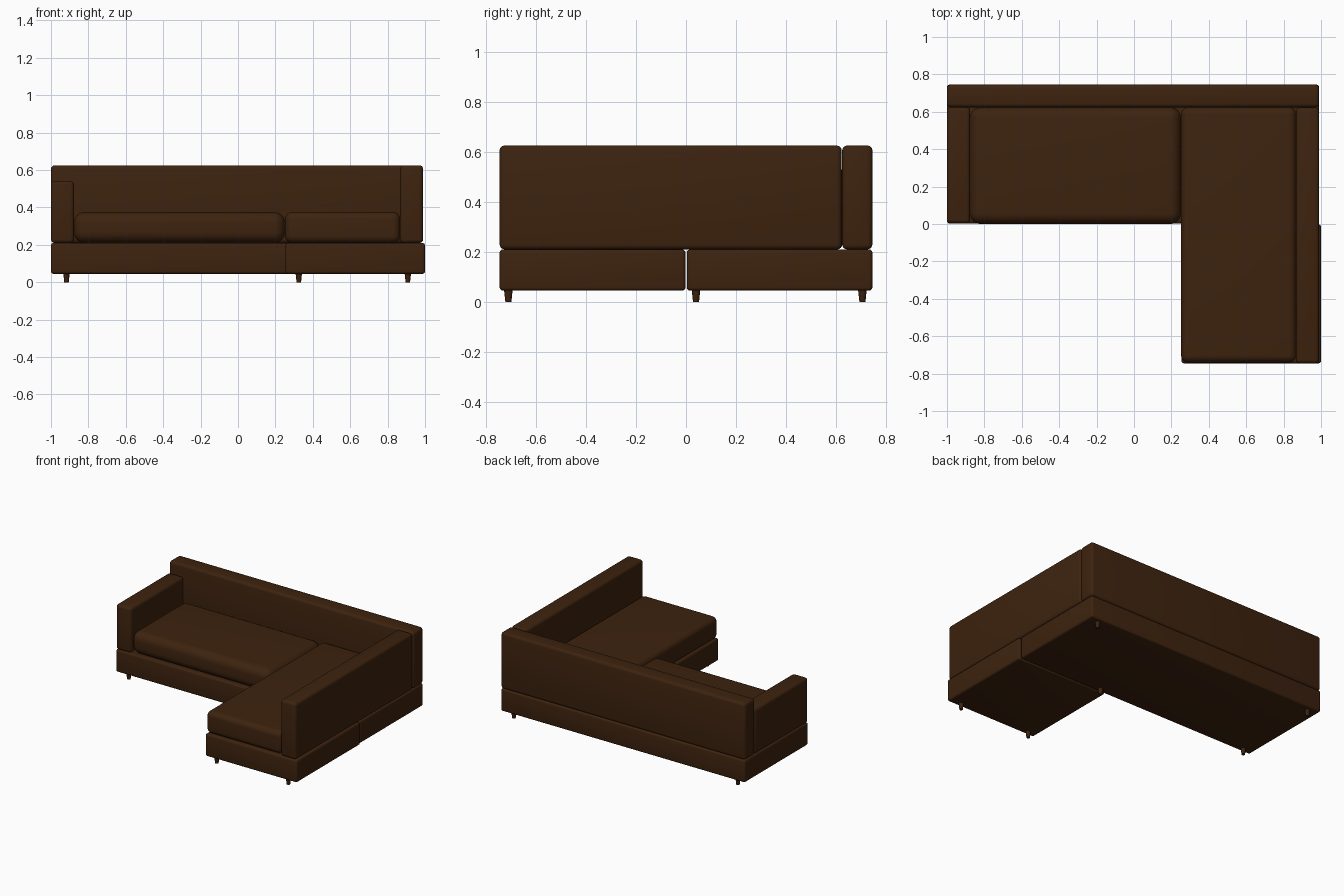
import bpy, bmesh, math

if "Cube" in bpy.data.objects:
    bpy.data.objects.remove(bpy.data.objects["Cube"])

leather = bpy.data.materials.new("dark brown leather")
leather.diffuse_color = (0.047, 0.0165, 0.0045, 1)
leather.use_nodes = True
leather.node_tree.nodes["Principled BSDF"].inputs["Base Color"].default_value = leather.diffuse_color


def finish(name, bm):
    mesh = bpy.data.meshes.new(name)
    bm.to_mesh(mesh)
    bm.free()
    mesh.materials.append(leather)
    ob = bpy.data.objects.new(name, mesh)
    bpy.context.collection.objects.link(ob)
    bpy.context.view_layer.objects.active = ob
    bpy.ops.object.select_all(action='DESELECT')
    ob.select_set(True)
    bpy.ops.object.shade_smooth_by_angle(angle=math.radians(35))
    return ob


def soft_box(name, x, y, z, radius, segments=4):
    """Box between the given ranges with rounded edges."""
    bm = bmesh.new()
    bmesh.ops.create_cube(bm, size=1)
    for v in bm.verts:
        for i, (lo, hi) in enumerate((x, y, z)):
            v.co[i] = lo if v.co[i] < 0 else hi
    bmesh.ops.bevel(bm, geom=bm.edges[:], offset=radius, segments=segments,
                    profile=0.5, affect='EDGES')
    return finish(name, bm)


# Plinth bases: long back section and the chaise section
soft_box("sofa_base", (-1, 0.99), (0.003, 0.745), (0.045, 0.21), 0.014)
soft_box("chaise_base", (0.253, 1.0), (-0.745, -0.002), (0.045, 0.21), 0.014)

# Backrests and the low arm
soft_box("long_backrest", (-1, 0.99), (0.624, 0.745), (0.21, 0.625), 0.02)
soft_box("side_backrest", (0.866, 0.99), (-0.745, 0.622), (0.21, 0.625), 0.02)
soft_box("low_armrest", (-1, -0.876), (0.004, 0.624), (0.21, 0.542), 0.02)

# Seat cushions
soft_box("sofa_seat_cushion", (-0.877, 0.251), (0.0, 0.624), (0.21, 0.375), 0.058, 8)
soft_box("chaise_seat_cushion", (0.252, 0.867), (-0.74, 0.624), (0.21, 0.375), 0.038, 8)

# Short tapered legs
legs = [(-0.917, 0.04), (-0.917, 0.705), (0.325, 0.04),
        (0.325, -0.71), (0.908, -0.71), (0.908, 0.705)]
for i, (x, y) in enumerate(legs):
    bm = bmesh.new()
    bmesh.ops.create_cone(bm, cap_ends=True, segments=20, radius1=0.012,
                          radius2=0.018, depth=0.055)
    bmesh.ops.translate(bm, verts=bm.verts[:], vec=(x, y, 0.0275))
    finish(f"leg_{i + 1}", bm)
